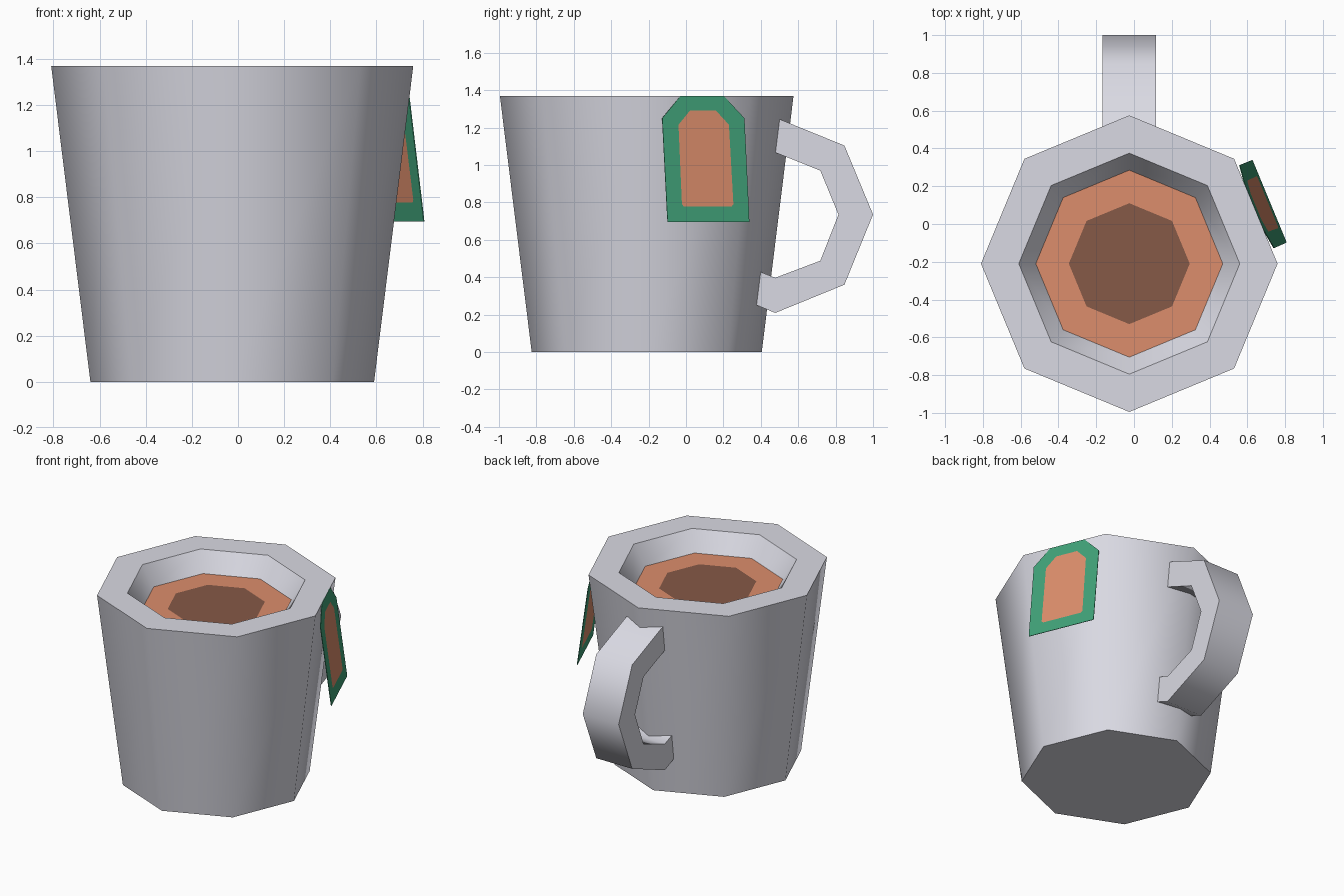
import bpy, bmesh, math
from mathutils import Vector

if "Cube" in bpy.data.objects:
    bpy.data.objects.remove(bpy.data.objects["Cube"])

CX, CY = -0.025, -0.21      # mug axis
SIDES = 8


def material(name, rgb):
    m = bpy.data.materials.new(name)
    m.diffuse_color = (*rgb, 1)
    m.use_nodes = True
    m.node_tree.nodes["Principled BSDF"].inputs["Base Color"].default_value = m.diffuse_color
    return m


WHITE = material("glazed_white", (0.70, 0.70, 0.77))
ORANGE = material("tea_orange", (0.72, 0.27, 0.15))
BROWN = material("dark_tea", (0.24, 0.10, 0.063))
GREEN = material("tag_green", (0.052, 0.36, 0.19))


def finish(name, bm, mats, smooth=True):
    bmesh.ops.recalc_face_normals(bm, faces=bm.faces)
    me = bpy.data.meshes.new(name)
    bm.to_mesh(me)
    bm.free()
    for m in mats:
        me.materials.append(m)
    ob = bpy.data.objects.new(name, me)
    bpy.context.collection.objects.link(ob)
    if smooth:
        bpy.ops.object.select_all(action='DESELECT')
        ob.select_set(True)
        bpy.context.view_layer.objects.active = ob
        bpy.ops.object.shade_smooth_by_angle(angle=math.radians(50))
    return ob


def ring(bm, r, z):
    return [bm.verts.new((CX + r * math.cos(math.tau * i / SIDES),
                          CY + r * math.sin(math.tau * i / SIDES), z)) for i in range(SIDES)]


def bridge(bm, a, b, mat=0):
    n = len(a)
    for i in range(n):
        f = bm.faces.new((a[i], a[(i + 1) % n], b[(i + 1) % n], b[i]))
        f.material_index = mat


# Mug body with its drink: outer wall, rim, inner wall, orange ring, dark centre
bm = bmesh.new()
profile = [(0.615, 0, 0), (0.785, 1.37, 0), (0.585, 1.37, 0), (0.495, 1.235, 0), (0.32, 1.235, 1)]
rings = [ring(bm, r, z) for r, z, _ in profile]
bm.faces.new(rings[0])
for k in range(1, len(rings)):
    bridge(bm, rings[k - 1], rings[k], profile[k][2])
bm.faces.new(rings[-1]).material_index = 2
finish("mug", bm, [WHITE, ORANGE, BROWN])

# Handle: C-shaped band, outer and inner (y, z) points in pairs
outer = [(0.50, 1.245), (0.847, 1.104), (1.0, 0.735), (0.847, 0.36), (0.477, 0.209), (0.375, 0.252)]
inner = [(0.477, 1.067), (0.718, 0.97), (0.815, 0.735), (0.718, 0.488), (0.477, 0.397), (0.397, 0.429)]
bm = bmesh.new()
sections = []
for (yo, zo), (yi, zi) in zip(outer, inner):
    sections.append([bm.verts.new((CX + sx * 0.142, y, z))
                     for sx, y, z in ((-1, yo, zo), (1, yo, zo), (1, yi, zi), (-1, yi, zi))])
for a, b in zip(sections, sections[1:]):
    bridge(bm, a, b)
bm.faces.new(sections[0])
bm.faces.new(sections[-1])
finish("handle", bm, [WHITE])

# Tea tag: thin plate leaning out from one wall, orange panel on both sides
normal = Vector((math.cos(math.pi / 8), math.sin(math.pi / 8), 0))
side = Vector((-normal.y, normal.x, 0))


def tag_point(s, z, t):
    out = 0.811 - 0.13 * (z - 0.695) + t
    return Vector((CX, CY, z)) + normal * out + side * (0.021 + s)


def mirrored(half):
    return half + [(-s, z) for s, z in reversed(half)]


border = mirrored([(0.236, 0.695), (0.237, 0.73), (0.238, 1.25), (0.124, 1.37)])
panel = mirrored([(0.138, 0.778), (0.149, 0.79), (0.146, 1.215), (0.076, 1.29)])
bm = bmesh.new()
edges = []
for t in (-0.002, 0.002):
    a = [bm.verts.new(tag_point(s, z, t)) for s, z in border]
    b = [bm.verts.new(tag_point(s, z, t)) for s, z in panel]
    bridge(bm, a, b, 0)
    bm.faces.new(b).material_index = 1
    edges.append(a)
bridge(bm, edges[0], edges[1], 0)
finish("tea_tag", bm, [GREEN, ORANGE], smooth=False)
